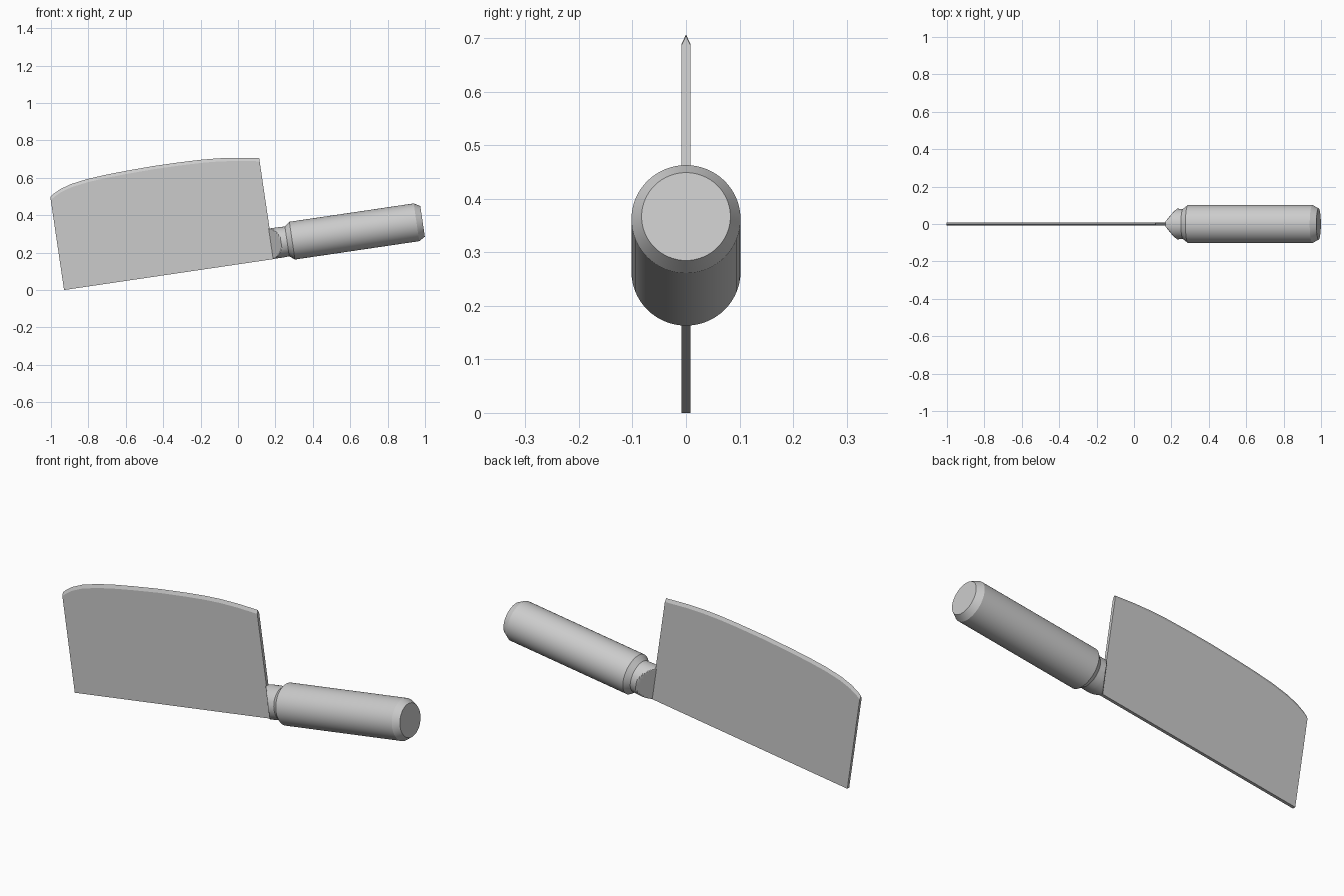
import bpy, bmesh, math
from mathutils import Matrix

if "Cube" in bpy.data.objects:
    bpy.data.objects.remove(bpy.data.objects["Cube"])

steel = bpy.data.materials.new("light_grey")
steel.use_nodes = True
GREY = (0.6, 0.6, 0.6, 1)
steel.diffuse_color = GREY
steel.node_tree.nodes["Principled BSDF"].inputs["Base Color"].default_value = GREY

# Tilted frame: origin at the blade's lower front corner, x along the knife
TILT = Matrix.Translation((-0.93, 0, 0)) @ Matrix.Rotation(math.radians(-8.4), 4, 'Y')
AXIS = 0.083     # height of the handle axis in that frame
HALF = 0.008     # half thickness of the blade
SIDES = 64


def loft(name, sections):
    """Skin closed cross-sections in order and cap both ends."""
    bm = bmesh.new()
    rings = [[bm.verts.new(TILT @ Matrix.Translation(p).translation) for p in s]
             for s in sections]
    n = len(rings[0])
    for a, b in zip(rings, rings[1:]):
        for i in range(n):
            j = (i + 1) % n
            bm.faces.new((a[i], a[j], b[j], b[i]))
    bm.faces.new(rings[0][::-1])
    bm.faces.new(rings[-1])
    bmesh.ops.recalc_face_normals(bm, faces=bm.faces)
    mesh = bpy.data.meshes.new(name)
    bm.to_mesh(mesh)
    bm.free()
    mesh.materials.append(steel)
    ob = bpy.data.objects.new(name, mesh)
    bpy.context.collection.objects.link(ob)
    bpy.ops.object.select_all(action='DESELECT')
    ob.select_set(True)
    bpy.context.view_layer.objects.active = ob
    bpy.ops.object.shade_smooth_by_angle(angle=math.radians(20))
    return ob


def disc(u, r, width=1.0):
    """Circular section, with its sides cut flat at +-width."""
    pts = []
    for i in range(SIDES):
        a = 2 * math.pi * i / SIDES
        y = max(-width, min(width, r * math.cos(a)))
        pts.append((u, y, AXIS + r * math.sin(a)))
    return pts


# Blade: flat plate whose curved upper edge is ground to a ridge
edge = [(0, .503), (.02, .517), (.06, .537), (.12, .555), (.21, .569),
        (.31, .577), (.42, .582), (.57, .586), (.72, .585), (.83, .582),
        (.92, .576), (1.02, .564), (1.135, .545)]
loft("blade", [[(u, -HALF, 0), (u, HALF, 0), (u, HALF, v - .017),
                (u, 0, v), (u, -HALF, v - .017)] for u, v in edge])

# Neck: round collar narrowed to a wedge where it meets the blade
wedge = [disc(1.13 + .055 * t / 8, .082, HALF + (.082 - HALF) * t / 8) for t in range(9)]
loft("neck", wedge + [disc(1.225, .08)])

# Handle: round bar chamfered at both ends
loft("handle", [disc(u, r) for u, r in
                [(1.212, .076), (1.245, .102), (1.917, .102), (1.95, .083)]])
